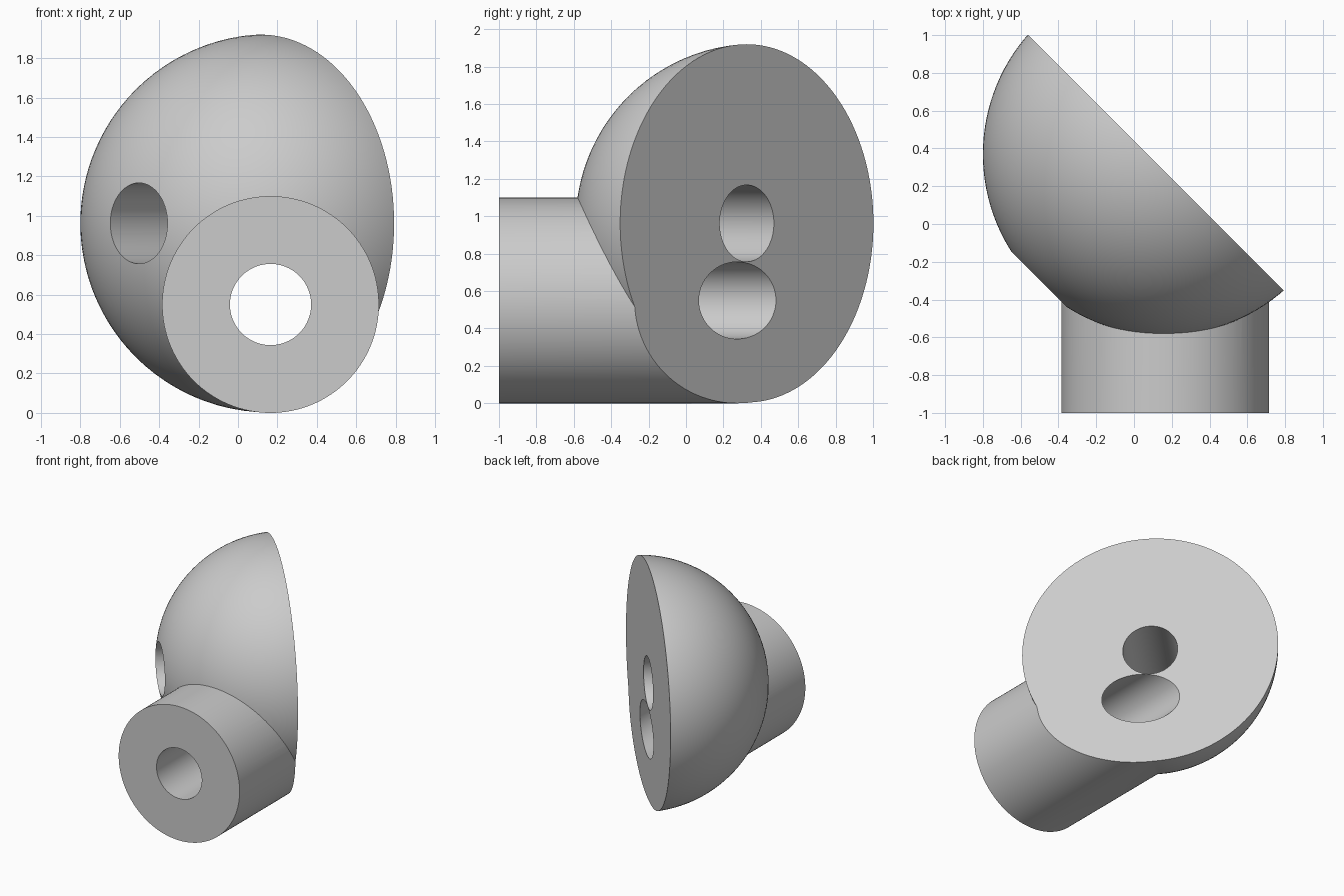
import bpy, math
from mathutils import Vector

if "Cube" in bpy.data.objects:
    bpy.data.objects.remove(bpy.data.objects["Cube"])

Z_DOME = 0.962
DOME_R = 0.96
DIAG = Vector((1, 1, 0)).normalized()      # normal of the slanted flat face
DOME_C = Vector((0.16, 0.37, Z_DOME))      # centre of the sphere
FACE_C = Vector((0.115, 0.325, Z_DOME))    # centre of the flat face
STEM_X, STEM_Z = 0.165, 0.55


def finish(name):
    ob = bpy.context.object
    ob.name = name
    return ob


def rod(name, start, end, radius, sides=128):
    """Cylinder between two points."""
    start, end = Vector(start), Vector(end)
    axis = end - start
    bpy.ops.mesh.primitive_cylinder_add(
        vertices=sides, radius=radius, depth=axis.length,
        location=(start + end) / 2,
        rotation=axis.to_track_quat('Z', 'Y').to_euler())
    return finish(name)


def combine(target, tool, operation):
    """Apply a boolean and remove the tool object."""
    mod = target.modifiers.new(operation.lower(), 'BOOLEAN')
    mod.operation, mod.object, mod.solver = operation, tool, 'EXACT'
    bpy.context.view_layer.objects.active = target
    bpy.ops.object.modifier_apply(modifier=mod.name)
    bpy.data.objects.remove(tool, do_unlink=True)


# Domed body, poles lying along the diagonal
bpy.ops.mesh.primitive_uv_sphere_add(
    segments=128, ring_count=64, radius=DOME_R, location=DOME_C,
    rotation=DIAG.to_track_quat('Z', 'Y').to_euler())
body = finish("domed_connector")

# Round stem running to the front
combine(body, rod("stem", (STEM_X, -1, STEM_Z), (STEM_X, 1.2, STEM_Z), 0.55), 'UNION')

# Slanted flat face
bpy.ops.mesh.primitive_cube_add(size=4, location=FACE_C + DIAG * 2,
                                rotation=(0, 0, math.radians(45)))
combine(body, finish("face_cutter"), 'DIFFERENCE')

# Bore through the stem, and bore square to the flat face
combine(body, rod("stem_bore", (STEM_X, -1.5, STEM_Z), (STEM_X, 1.5, STEM_Z), 0.206, 96), 'DIFFERENCE')
combine(body, rod("face_bore", FACE_C - DIAG * 1.6, FACE_C + DIAG * 0.8, 0.205, 96), 'DIFFERENCE')

# Plain grey material
grey = bpy.data.materials.new("plain grey")
grey.diffuse_color = (0.6, 0.6, 0.6, 1)
grey.use_nodes = True
grey.node_tree.nodes["Principled BSDF"].inputs["Base Color"].default_value = grey.diffuse_color
body.data.materials.clear()
body.data.materials.append(grey)
for p in body.data.polygons:
    p.material_index = 0

bpy.ops.object.select_all(action='DESELECT')
body.select_set(True)
bpy.context.view_layer.objects.active = body
bpy.ops.object.shade_smooth_by_angle(angle=math.radians(25))
